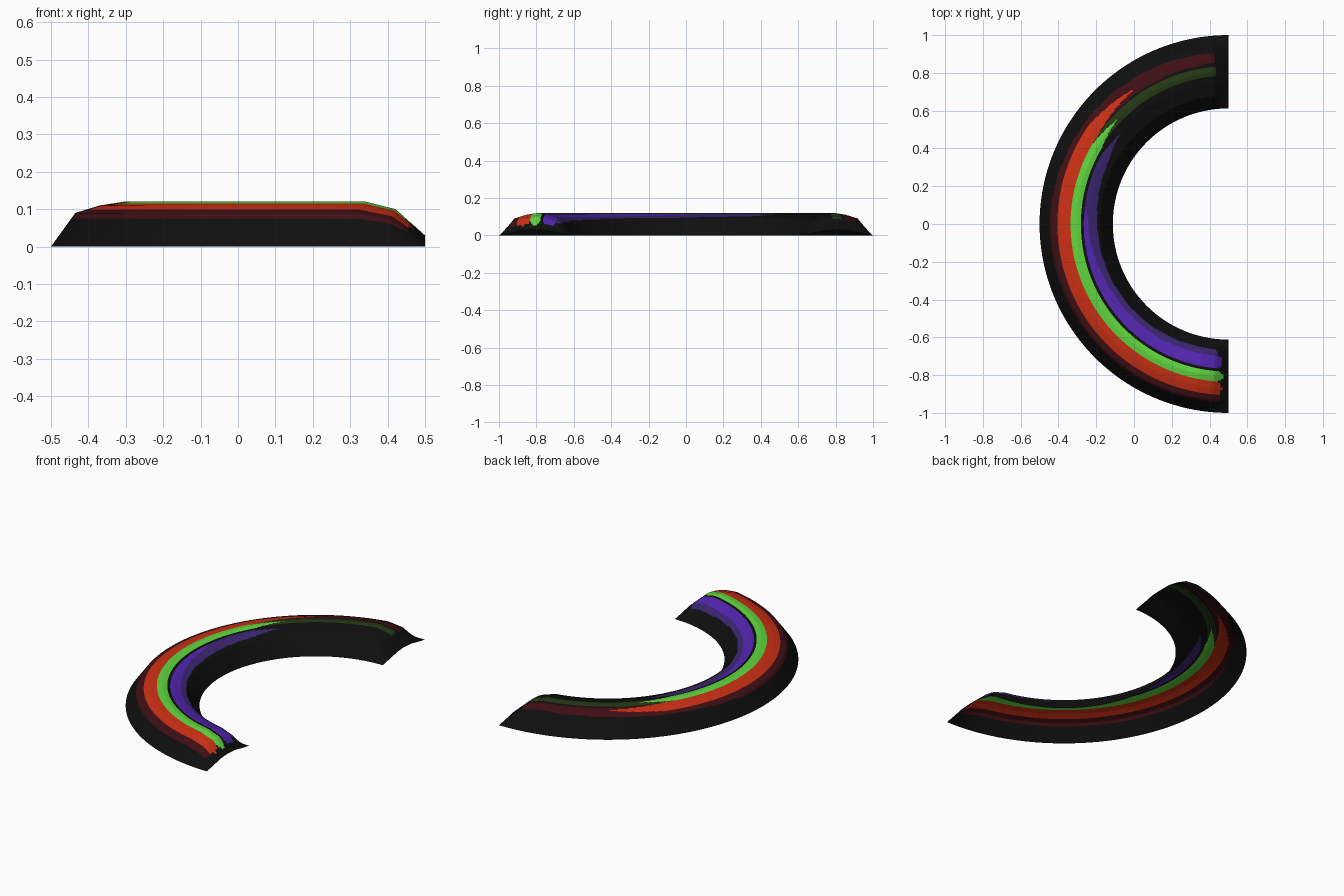
import bpy, bmesh, math

if "Cube" in bpy.data.objects:
    bpy.data.objects.remove(bpy.data.objects["Cube"])


def srgb(r, g, b):
    f = lambda c: (c / 255 / 12.92) if c < 10 else ((c / 255 + 0.055) / 1.055) ** 2.4
    return (f(r), f(g), f(b), 1)


COLOURS = [("black", (15, 15, 15)), ("red", (206, 48, 20)), ("dark red", (64, 15, 20)),
           ("green", (96, 215, 62)), ("dark green", (37, 58, 20)),
           ("purple", (84, 38, 180)), ("dark purple", (60, 38, 115))]
BLACK, RED, DARK_RED, GREEN, DARK_GREEN, PURPLE, DARK_PURPLE = range(7)

# cross-section (radius, height) of the arch, and the lower one at its open ends
PROFILE = [(0.612, 0), (0.68, 0.09), (0.745, 0.11), (0.806, 0.12), (0.87, 0.11), (0.935, 0.09), (1.0, 0)]
END = [(0.612, 0), (0.68, 0.012), (0.745, 0.026), (0.806, 0.03), (0.87, 0.026), (0.935, 0.012), (1.0, 0)]
# how much of the full height is reached, by degrees from the nearest end
RISE = [(0, 0), (5.6, 0.78), (11.25, 1), (91, 1)]


def lerp(table, x):
    for (a, va), (b, vb) in zip(table, table[1:]):
        if x <= b:
            return va + (vb - va) * max(0, (x - a) / (b - a))
    return table[-1][1]


def inside(r, t, lo, hi, start, stop, taper):
    """Is (r, t) in a stripe with a rounded start and a pointed finish?"""
    mid, half = (lo + hi) / 2, (hi - lo) / 2
    if t > stop or half <= 0:
        return False
    half *= min(1, (stop - t) / taper) if taper else 1
    d = r * math.sin(math.radians(t)) - start
    if t < 90 and d < 0.03:
        half *= math.sqrt(max(0, 1 - (1 - d / 0.03) ** 2)) if d > 0 else 0
    return abs(r - mid) < half


def colour(r, t):
    # t runs from 0 at the front end to 180 at the rear end
    far = r * math.sin(math.radians(t)) < 0.07 and t > 90
    if inside(r, t, 0.835, 0.907, 0.035, 146, 22):
        return RED
    if inside(r, t, 0.782, 0.834, 0.03, 133, 12):
        return GREEN
    if inside(r, t, lerp([(10, 0.70), (60, 0.712), (98, 0.75)], t), 0.765, 0.03, 98, 6):
        return PURPLE
    if inside(r, t, lerp([(10, 0.665), (90, 0.695), (130, 0.725)], t), 0.767, 0.05, 130, 12):
        return DARK_PURPLE
    if not far:
        lo = lerp([(120, 0.836), (180, 0.856)], t)
        if inside(r, t, lo, lerp([(90, 0.947), (180, 0.905)], t), 0.04, 180, 0):
            return DARK_RED
        if t > 110 and 0.784 < r < 0.834:
            return DARK_GREEN
    return BLACK


# arched shell, open underneath
RINGS, STEPS = 78, 192
bm = bmesh.new()
grid = []
for j in range(STEPS + 1):
    t = 180 * j / STEPS
    a = math.radians(t)
    k = lerp(RISE, min(t, 180 - t))
    row = []
    for i in range(RINGS + 1):
        r = 0.612 + (1 - 0.612) * i / RINGS
        z = lerp(END, r) * (1 - k) + lerp(PROFILE, r) * k
        row.append(bm.verts.new((0.5 - r * math.sin(a), -r * math.cos(a), z)))
    grid.append(row)
for j in range(STEPS):
    for i in range(RINGS):
        f = bm.faces.new((grid[j][i], grid[j][i + 1], grid[j + 1][i + 1], grid[j + 1][i]))
        f.material_index = colour(0.612 + 0.388 * (i + 0.5) / RINGS, 180 * (j + 0.5) / STEPS)
bm.normal_update()
if sum(f.normal.z for f in bm.faces) < 0:
    bmesh.ops.reverse_faces(bm, faces=bm.faces)
mesh = bpy.data.meshes.new("striped_arch")
bm.to_mesh(mesh)
bm.free()
for name, rgb in COLOURS:
    m = bpy.data.materials.new(name)
    m.diffuse_color = srgb(*rgb)
    m.use_nodes = True
    m.node_tree.nodes["Principled BSDF"].inputs["Base Color"].default_value = m.diffuse_color
    mesh.materials.append(m)
obj = bpy.data.objects.new("striped_arch", mesh)
bpy.context.collection.objects.link(obj)
bpy.context.view_layer.objects.active = obj
obj.select_set(True)
bpy.ops.object.shade_smooth_by_angle(angle=math.radians(40))
